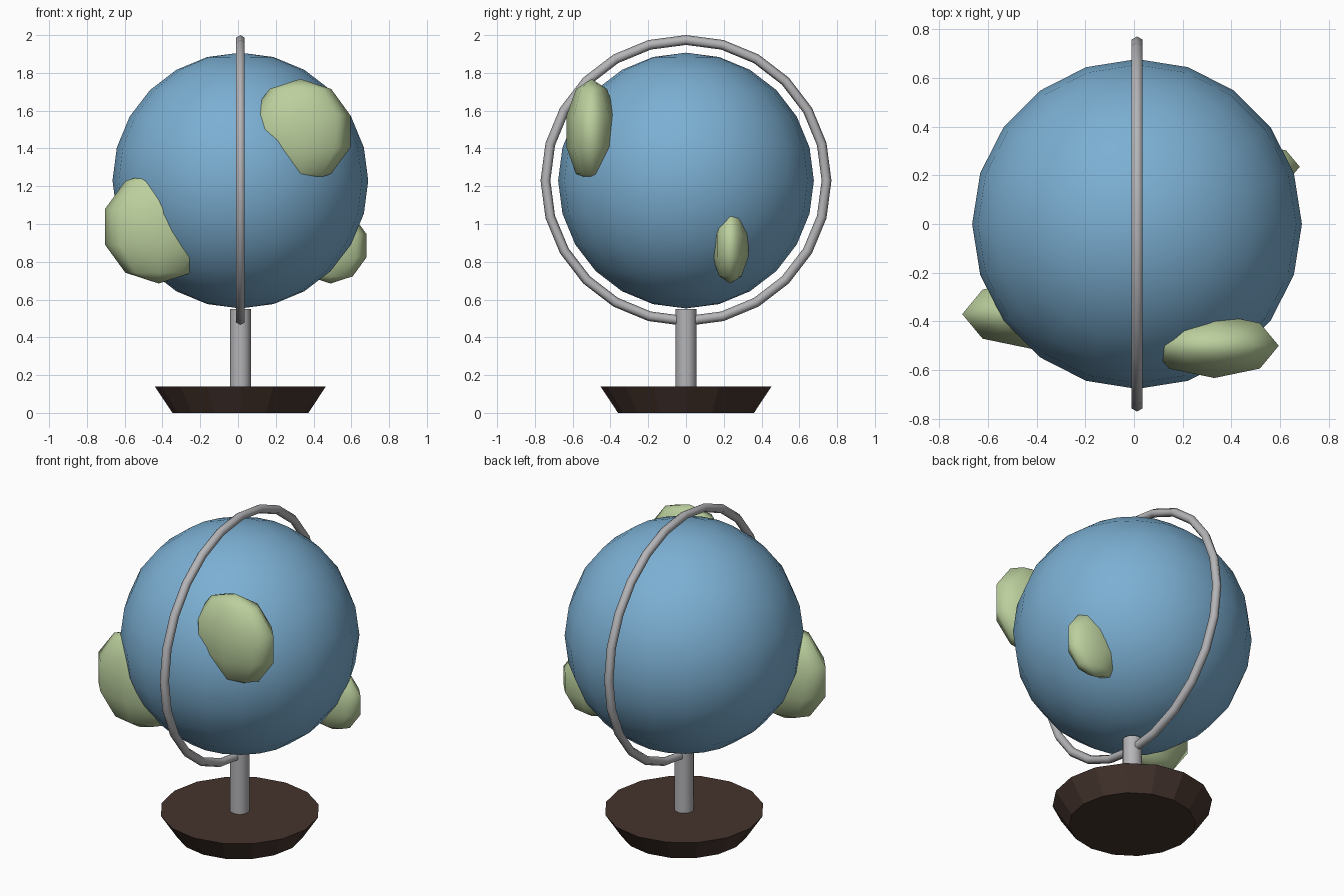
import bpy
import math

cube = bpy.data.objects.get("Cube")
if cube:
    bpy.data.objects.remove(cube, do_unlink=True)


def material(name, color):
    mat = bpy.data.materials.new(name)
    mat.use_nodes = True
    mat.diffuse_color = (*color, 1)
    bsdf = next(n for n in mat.node_tree.nodes if n.type == 'BSDF_PRINCIPLED')
    bsdf.inputs["Base Color"].default_value = (*color, 1)
    return mat


ocean_blue = material("ocean blue", (0.20, 0.43, 0.65))
land_green = material("land green", (0.50, 0.63, 0.34))
metal_grey = material("metal grey", (0.46, 0.46, 0.48))
dark_wood = material("dark wood", (0.06, 0.035, 0.027))

AXIS_X = 0.0125      # the stand and ball share this axis
BALL_Z = 1.23


def finish(name, mat, smooth=True):
    obj = bpy.context.object
    obj.name = name
    obj.data.materials.append(mat)
    if smooth:
        bpy.ops.object.shade_smooth()
    return obj


# Tapered wooden foot, wider at the top
bpy.ops.mesh.primitive_cone_add(vertices=16, radius1=0.36, radius2=0.453,
                                depth=0.14, location=(AXIS_X, 0, 0.07))
finish("base", dark_wood, smooth=False)

# Upright post
bpy.ops.mesh.primitive_cylinder_add(vertices=16, radius=0.055, depth=0.42,
                                    location=(AXIS_X, 0, 0.34))
finish("post", metal_grey, smooth=False)
bpy.ops.object.shade_smooth_by_angle(angle=math.radians(35))

# Ring around the ball
bpy.ops.mesh.primitive_torus_add(major_segments=24, minor_segments=6,
                                 major_radius=0.744, minor_radius=0.026,
                                 location=(AXIS_X, 0, BALL_Z),
                                 rotation=(0, math.pi / 2, 0))
finish("meridian_ring", metal_grey)

# Ball
bpy.ops.mesh.primitive_uv_sphere_add(segments=20, ring_count=12, radius=0.677,
                                     location=(AXIS_X, 0, BALL_Z))
finish("ocean_ball", ocean_blue)

# Land masses: flattened low-poly blobs half sunk in the ball
lands = {
    "land_upper_left": ((0.33, -0.50, 1.49), 0.278),
    "land_lower_right": ((-0.42, -0.37, 0.985), 0.30),
    "land_back_left": ((0.49, 0.235, 0.885), 0.20),
}
for name, (center, radius) in lands.items():
    bpy.ops.mesh.primitive_uv_sphere_add(segments=8, ring_count=5,
                                         radius=radius, location=center)
    obj = finish(name, land_green)
    obj.scale.y = 0.5
